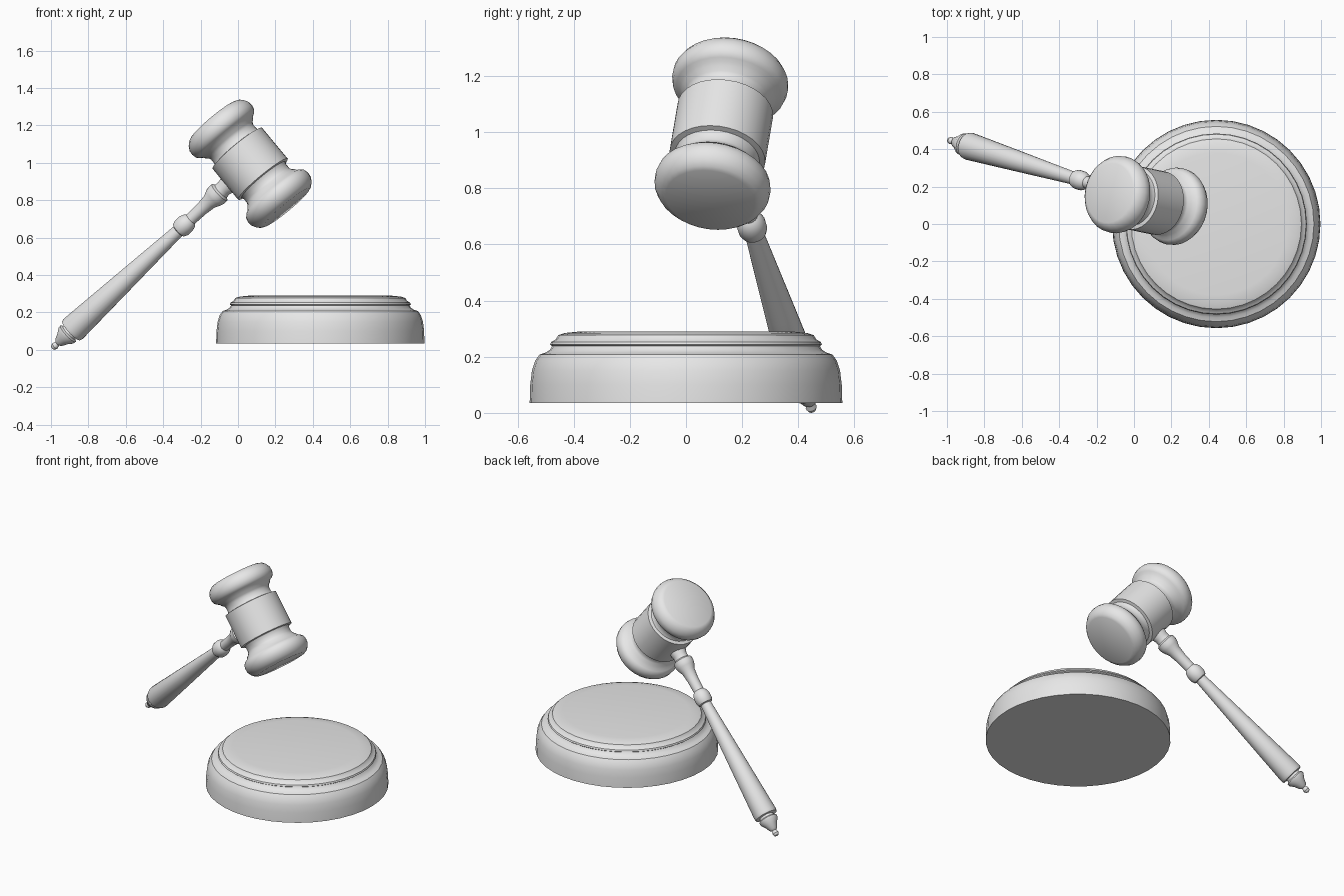
import bpy, bmesh, math
from mathutils import Vector

if "Cube" in bpy.data.objects:
    bpy.data.objects.remove(bpy.data.objects["Cube"], do_unlink=True)

grey = bpy.data.materials.new("plain_grey")
grey.use_nodes = True
COLOUR = (0.8, 0.8, 0.8, 1)
grey.diffuse_color = COLOUR
for node in grey.node_tree.nodes:
    if node.type == 'BSDF_PRINCIPLED':
        node.inputs["Base Color"].default_value = COLOUR


def lathe(name, profile, origin, axis, sides):
    """Turn (height, radius) points around an axis that starts at origin."""
    bm = bmesh.new()
    verts = [bm.verts.new((r, 0, h)) for h, r in profile]
    edges = [bm.edges.new(pair) for pair in zip(verts, verts[1:])]
    bmesh.ops.spin(bm, geom=verts + edges, cent=(0, 0, 0), axis=(0, 0, 1),
                   angle=math.tau, steps=sides, use_merge=False)
    bmesh.ops.remove_doubles(bm, verts=bm.verts, dist=0.0005)
    bmesh.ops.recalc_face_normals(bm, faces=bm.faces)
    turn = Vector(axis).to_track_quat('Z', 'Y').to_matrix()
    bmesh.ops.rotate(bm, verts=bm.verts, cent=(0, 0, 0), matrix=turn)
    mesh = bpy.data.meshes.new(name)
    bm.to_mesh(mesh)
    bm.free()
    obj = bpy.data.objects.new(name, mesh)
    bpy.context.collection.objects.link(obj)
    obj.location = origin
    mesh.materials.append(grey)
    bpy.ops.object.select_all(action='DESELECT')
    obj.select_set(True)
    bpy.context.view_layer.objects.active = obj
    bpy.ops.object.shade_smooth_by_angle(angle=math.radians(35))
    return obj


# Round sounding block with a stepped, rounded top
block = [(0.035, 0), (0.035, 0.557), (0.1, 0.555), (0.15, 0.549), (0.185, 0.538),
         (0.208, 0.522), (0.215, 0.5), (0.225, 0.485), (0.238, 0.477),
         (0.243, 0.484), (0.253, 0.48), (0.262, 0.464), (0.277, 0.455),
         (0.285, 0.43), (0.29, 0.38), (0.29, 0)]
lathe("sounding_block", block, (0.44, 0, 0), (0, 0, 1), 40)

# Mallet head: one half profile, mirrored about the middle band
half = [(0.108, 0.172), (0.112, 0.152), (0.125, 0.147), (0.15, 0.146), (0.165, 0.152),
        (0.178, 0.166), (0.19, 0.174), (0.198, 0.188), (0.212, 0.202), (0.235, 0.208),
        (0.26, 0.206), (0.285, 0.192), (0.3, 0.176), (0.307, 0.16), (0.31, 0)]
head = [(-h, r) for h, r in reversed(half)] + half
head_centre = Vector((0.065, 0.126, 0.995))
lathe("mallet_head", head, head_centre, (-0.633, 0.13, 0.763), 32)

# Turned handle: end bead, finial, tapered grip, collar, bell and neck
tip = Vector((-0.98, 0.446, 0.02))
handle = [(-0.02, 0), (-0.014, 0.014), (0, 0.02), (0.014, 0.016), (0.02, 0.014),
          (0.03, 0.026), (0.06, 0.04), (0.085, 0.058), (0.1, 0.06), (0.108, 0.048),
          (0.122, 0.046), (0.124, 0.07), (0.14, 0.074), (0.5, 0.056), (0.925, 0.034),
          (0.93, 0.044), (0.95, 0.052), (0.985, 0.052), (1.01, 0.043), (1.02, 0.033),
          (1.1, 0.035), (1.16, 0.042), (1.19, 0.056), (1.21, 0.061), (1.235, 0.06),
          (1.245, 0.046), (1.27, 0.044), (1.29, 0.05), (1.34, 0.05), (1.34, 0)]
lathe("handle", handle, tip, head_centre - tip, 24)
